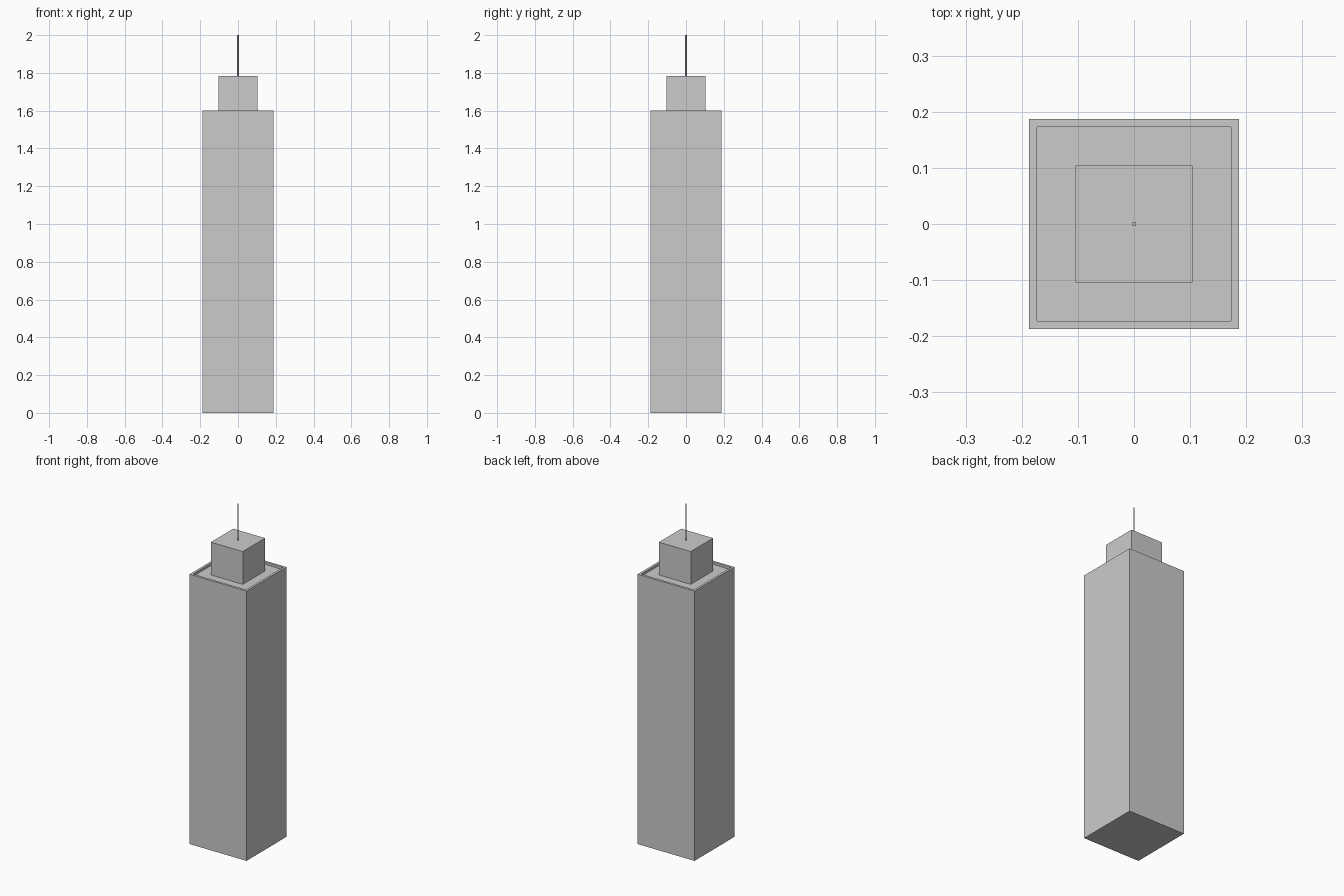
import bpy
import bmesh

if "Cube" in bpy.data.objects:
    bpy.data.objects.remove(bpy.data.objects["Cube"])


def square_block(name, half, z0, z1):
    """Square-plan block centred on the z axis."""
    bpy.ops.mesh.primitive_cube_add(size=1, location=(0, 0, (z0 + z1) / 2))
    ob = bpy.context.object
    ob.name = name
    ob.scale = (2 * half, 2 * half, z1 - z0)
    bpy.ops.object.transform_apply(location=True, rotation=True, scale=True)
    return ob


# Heights and half widths
ROOF, FLOOR, CAP, TIP = 1.602, 1.588, 1.783, 2.0
BODY_HALF, PARAPET, CAP_HALF = 0.187, 0.0195, 0.1045

# Tower body with a shallow recessed roof behind a parapet
tower = square_block("tower_body", BODY_HALF, 0, ROOF)
bm = bmesh.new()
bm.from_mesh(tower.data)
bm.normal_update()
roof = next(f for f in bm.faces if f.normal.z > 0.9)
bmesh.ops.inset_individual(bm, faces=[roof], thickness=PARAPET)
sunk = bmesh.ops.extrude_discrete_faces(bm, faces=[roof])["faces"]
for v in sunk[0].verts:
    v.co.z = FLOOR
bm.to_mesh(tower.data)
bm.free()

# Rooftop block
square_block("rooftop_block", CAP_HALF, FLOOR, CAP)

# Antenna mast
bpy.ops.mesh.primitive_cylinder_add(vertices=12, radius=0.004, depth=TIP - CAP,
                                    location=(0, 0, (TIP + CAP) / 2))
bpy.context.object.name = "antenna_mast"
bpy.ops.object.shade_smooth_by_angle()
